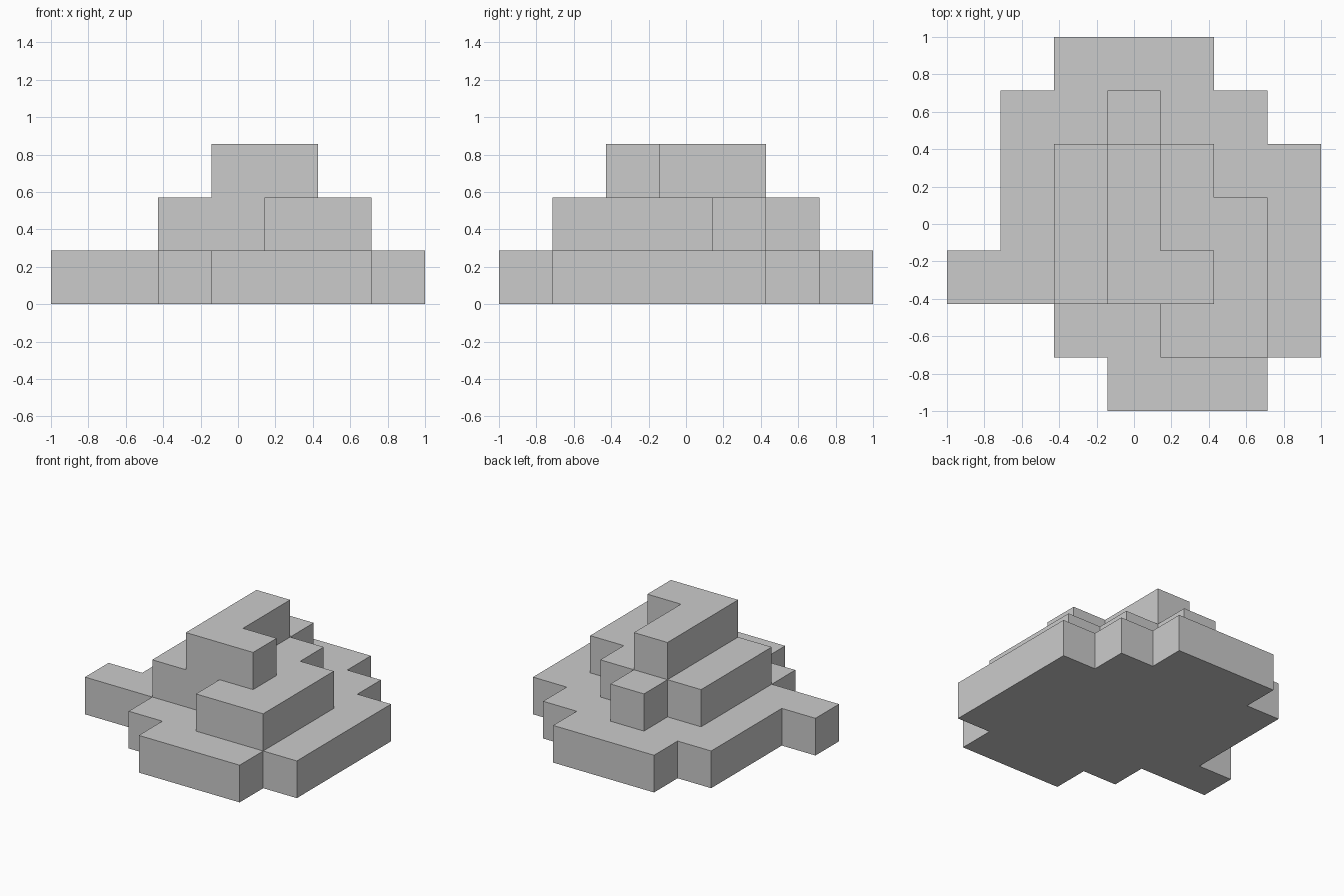
import bpy
import bmesh

if "Cube" in bpy.data.objects:
    bpy.data.objects.remove(bpy.data.objects["Cube"])

U = 1 / 7          # half a block; the model is seven blocks wide
STEP = 2 * U       # height of one tier


def tier(name, level, outline):
    """Extrude a stepped outline (in half blocks) into one flat tier."""
    bm = bmesh.new()
    verts = [bm.verts.new((x * U, y * U, level * STEP)) for x, y in outline]
    base = bm.faces.new(verts)
    ext = bmesh.ops.extrude_face_region(bm, geom=[base], use_keep_orig=True)
    top = [g for g in ext["geom"] if isinstance(g, bmesh.types.BMVert)]
    bmesh.ops.translate(bm, verts=top, vec=(0, 0, STEP))
    bmesh.ops.recalc_face_normals(bm, faces=bm.faces)
    mesh = bpy.data.meshes.new(name)
    bm.to_mesh(mesh)
    bm.free()
    obj = bpy.data.objects.new(name, mesh)
    bpy.context.collection.objects.link(obj)
    return obj


# Wide base with the arm reaching left
tier("base_tier", 0, [
    (-1, -7), (5, -7), (5, -5), (7, -5), (7, 3), (5, 3), (5, 5), (3, 5), (3, 7),
    (-3, 7), (-3, 5), (-5, 5), (-5, -1), (-7, -1), (-7, -3), (-3, -3), (-3, -5), (-1, -5)])

# Middle step
tier("middle_tier", 1, [
    (1, -5), (5, -5), (5, 1), (3, 1), (3, 3), (1, 3), (1, 5),
    (-1, 5), (-1, 3), (-3, 3), (-3, -3), (1, -3)])

# L-shaped top
tier("top_tier", 2, [(-1, -3), (3, -3), (3, -1), (1, -1), (1, 3), (-1, 3)])
